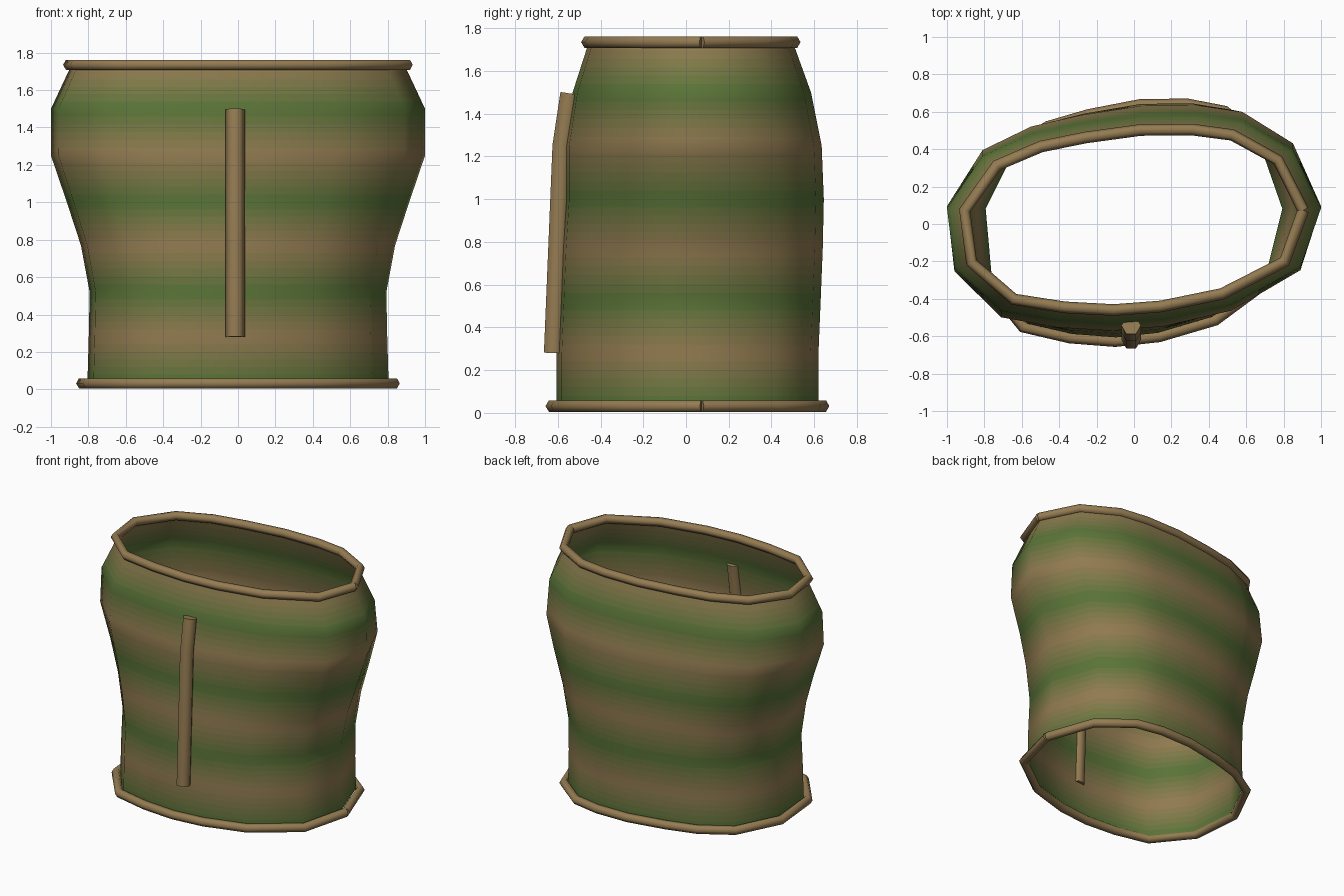
import bpy, bmesh

if "Cube" in bpy.data.objects:
    bpy.data.objects.remove(bpy.data.objects["Cube"])

def material(name, rgb):
    m = bpy.data.materials.new(name)
    m.diffuse_color = (*rgb, 1)
    m.use_nodes = True
    m.node_tree.nodes["Principled BSDF"].inputs["Base Color"].default_value = m.diffuse_color
    return m

GREEN, BROWN = (0.085, 0.17, 0.035), (0.30, 0.20, 0.085)
SUB = 6
mats = []
for k in range(SUB):
    t = (k + 0.5) / SUB
    mats.append(material(f"cloth_{k}", [g + (b - g) * t for g, b in zip(GREEN, BROWN)]))
trim = material("trim", BROWN)

# slightly irregular 16-sided outline, starting at +x
OUTLINE = [(1, .1), (.85, .66), (.58, .94), (.34, 1), (.04, .995), (-.29, .91), (-.55, .81),
           (-.81, .6), (-1, .1), (-.96, -.48), (-.71, -.89), (-.41, -.98), (-.12, -1.01),
           (.16, -.97), (.52, -.83), (.89, -.47)]
# z, half width, half depth, centre y
LEVELS = [(.04, .805, .61, .01), (.28, .798, .61, .01), (.52, .793, .61, .02), (.77, .84, .61, .03),
          (1.0, .915, .605, .04), (1.25, 1.0, .60, .035), (1.5, 1.0, .555, .03), (1.735, .89, .475, .025)]

def ring(z, hx, hy, cy):
    return [(u * hx, cy + v * hy, z) for u, v in OUTLINE]

# open cloth shell with fading stripes
bm = bmesh.new()
prev = None
for i in range(len(LEVELS) - 1):
    for k in range(SUB + 1):
        if i and k == 0:
            continue
        t = k / SUB
        level = [a + (b - a) * t for a, b in zip(LEVELS[i], LEVELS[i + 1])]
        cur = [bm.verts.new(p) for p in ring(*level)]
        if prev:
            band = k - 1 if i % 2 == 0 else SUB - k
            for j in range(16):
                n = (j + 1) % 16
                f = bm.faces.new((prev[j], prev[n], cur[n], cur[j]))
                f.material_index = band
                f.smooth = True
        prev = cur
me = bpy.data.meshes.new("torso_shell")
bm.to_mesh(me)
bm.free()
for m in mats:
    me.materials.append(m)
bpy.context.collection.objects.link(bpy.data.objects.new("torso_shell", me))

def tube(name, points, radius):
    cu = bpy.data.curves.new(name + "_path", "CURVE")
    cu.dimensions = "3D"
    cu.bevel_depth = radius
    cu.bevel_resolution = 1
    cu.use_fill_caps = True
    sp = cu.splines.new("POLY")
    sp.points.add(len(points) - 1)
    for p, co in zip(sp.points, points):
        p.co = (*co, 1)
    tmp = bpy.data.objects.new(name + "_path", cu)
    bpy.context.collection.objects.link(tmp)
    bpy.context.view_layer.update()
    mesh = bpy.data.meshes.new_from_object(tmp.evaluated_get(bpy.context.evaluated_depsgraph_get()))
    bpy.data.objects.remove(tmp)
    mesh.materials.clear()
    mesh.materials.append(trim)
    ob = bpy.data.objects.new(name, mesh)
    bpy.context.collection.objects.link(ob)
    bpy.ops.object.select_all(action="DESELECT")
    ob.select_set(True)
    bpy.context.view_layer.objects.active = ob
    bpy.ops.object.shade_smooth_by_angle(angle=1.1)

# rolled hems, each one turn with its ends meeting at the side
for name, level in (("bottom_hem", (.032, .835, .63, .01)), ("top_hem", (1.735, .905, .48, .025))):
    pts = ring(*level)
    tube(name, pts + pts[:1], .031)

# front placket strip
tube("front_strip", [(-.015, -.62, .28), (-.015, -.58, 1.25), (-.015, -.543, 1.495)], .052)
